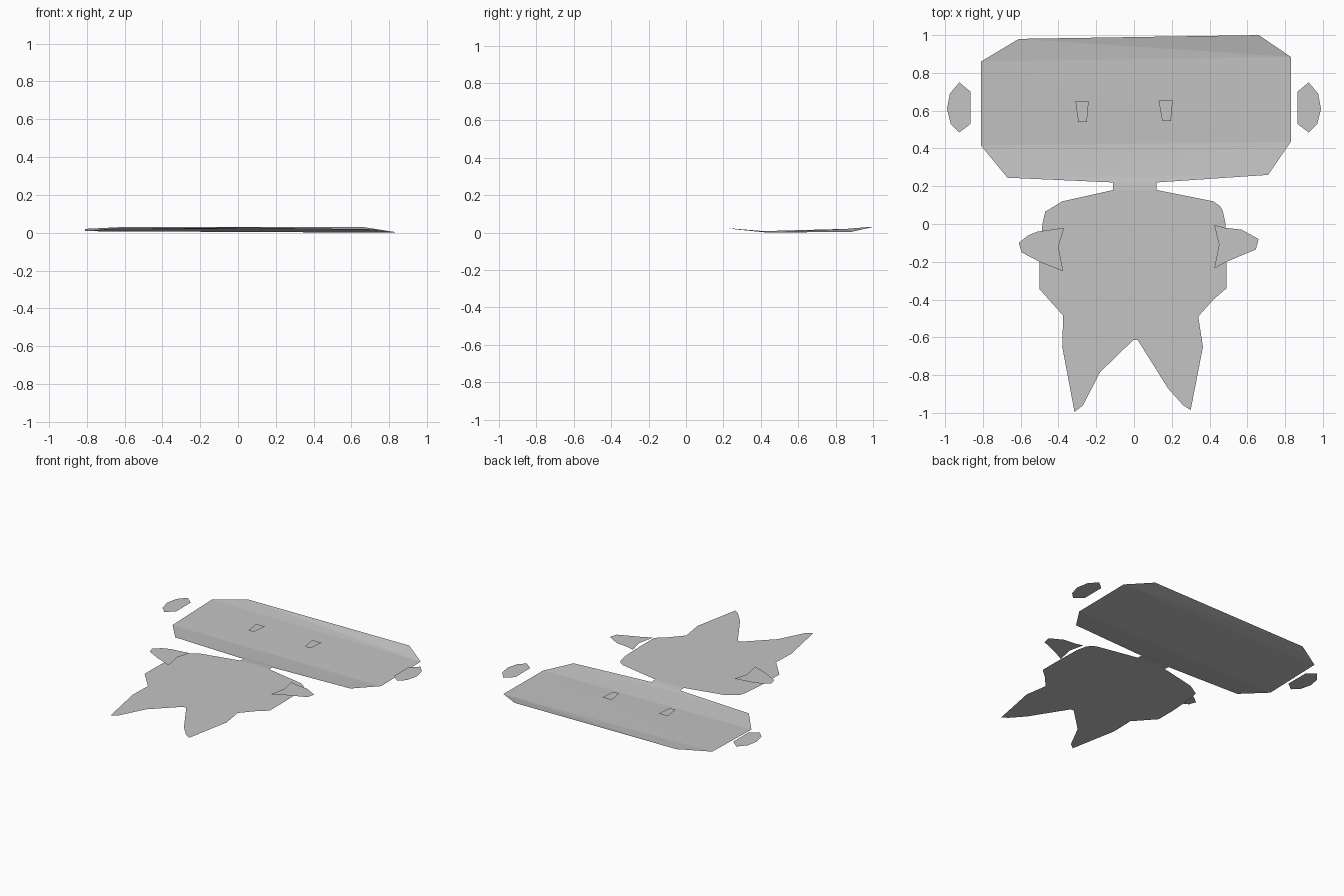
import bpy, bmesh

grey = bpy.data.materials.new("light grey")
grey.diffuse_color = (0.55, 0.55, 0.55, 1)


def build(name, coords, faces):
    """Sheet from points and faces, triangulated, facing up."""
    bm = bmesh.new()
    verts = [bm.verts.new(c) for c in coords]
    for f in faces:
        bm.faces.new([verts[i] for i in f])
    bmesh.ops.triangulate(bm, faces=bm.faces[:])
    bm.normal_update()
    for f in bm.faces:
        if f.normal.z < 0:
            f.normal_flip()
    me = bpy.data.meshes.new(name)
    bm.to_mesh(me)
    bm.free()
    me.materials.append(grey)
    ob = bpy.data.objects.new(name, me)
    bpy.context.collection.objects.link(ob)
    return ob


def flat(name, outline, z):
    """Flat cut-out at one height."""
    return build(name, [(x, y, z) for x, y in outline], [range(len(outline))])


# Head: gently folded sheet, row by row from crown to neck
head = [
    (-0.61, 0.98, 0.03), (0.66, 1.0, 0.03),
    (-0.81, 0.86, 0.02), (0.83, 0.885, 0.004),
    (-0.81, 0.415, 0.008), (0.83, 0.435, 0.0),
    (-0.67, 0.245, 0.022), (0.71, 0.26, 0.018),
    (-0.11, 0.22, 0.026), (0.12, 0.22, 0.026),
    (-0.11, 0.18, 0.03), (0.12, 0.18, 0.03),
]
build("head", head, [
    (0, 3, 1), (0, 2, 3),              # crown
    (2, 4, 5, 3),                      # face
    (4, 6, 5), (6, 7, 5), (6, 8, 9, 7),  # chin
    (8, 10, 11, 9),                    # neck
])

# Torso with two pointed legs
flat("body", [
    (0.12, 0.18), (-0.11, 0.18), (-0.38, 0.12), (-0.47, 0.065), (-0.485, 0),
    (-0.5, -0.2), (-0.5, -0.345), (-0.375, -0.485), (-0.38, -0.65),
    (-0.315, -0.995), (-0.27, -0.96), (-0.18, -0.785), (-0.005, -0.615),
    (0.02, -0.615), (0.18, -0.87), (0.26, -0.96), (0.3, -0.985),
    (0.365, -0.65), (0.34, -0.49), (0.42, -0.4), (0.49, -0.34),
    (0.49, -0.2), (0.485, 0), (0.47, 0.07), (0.455, 0.095), (0.42, 0.12),
], 0.03)

# Arms float above the body
flat("left_arm", [
    (-0.37, -0.02), (-0.51, -0.04), (-0.56, -0.06), (-0.61, -0.1),
    (-0.595, -0.15), (-0.5, -0.2), (-0.375, -0.25), (-0.4, -0.12),
], 0.09)
flat("right_arm", [
    (0.425, -0.005), (0.48, -0.02), (0.57, -0.03), (0.66, -0.08),
    (0.645, -0.135), (0.49, -0.2), (0.425, -0.235), (0.45, -0.11),
], 0.09)

# Ears, mirrored beside the head
ear = [(0.865, 0.7), (0.865, 0.53), (0.925, 0.485), (0.97, 0.53),
       (0.99, 0.61), (0.975, 0.69), (0.925, 0.75)]
for side, s in (("left", -1), ("right", 1)):
    flat(side + "_ear", [(s * x, y) for x, y in ear], 0.045)

# Eyes above the face
flat("left_eye", [(-0.31, 0.65), (-0.295, 0.54), (-0.25, 0.54), (-0.24, 0.65)], 0.06)
flat("right_eye", [(0.13, 0.655), (0.15, 0.545), (0.195, 0.545), (0.205, 0.655)], 0.06)
